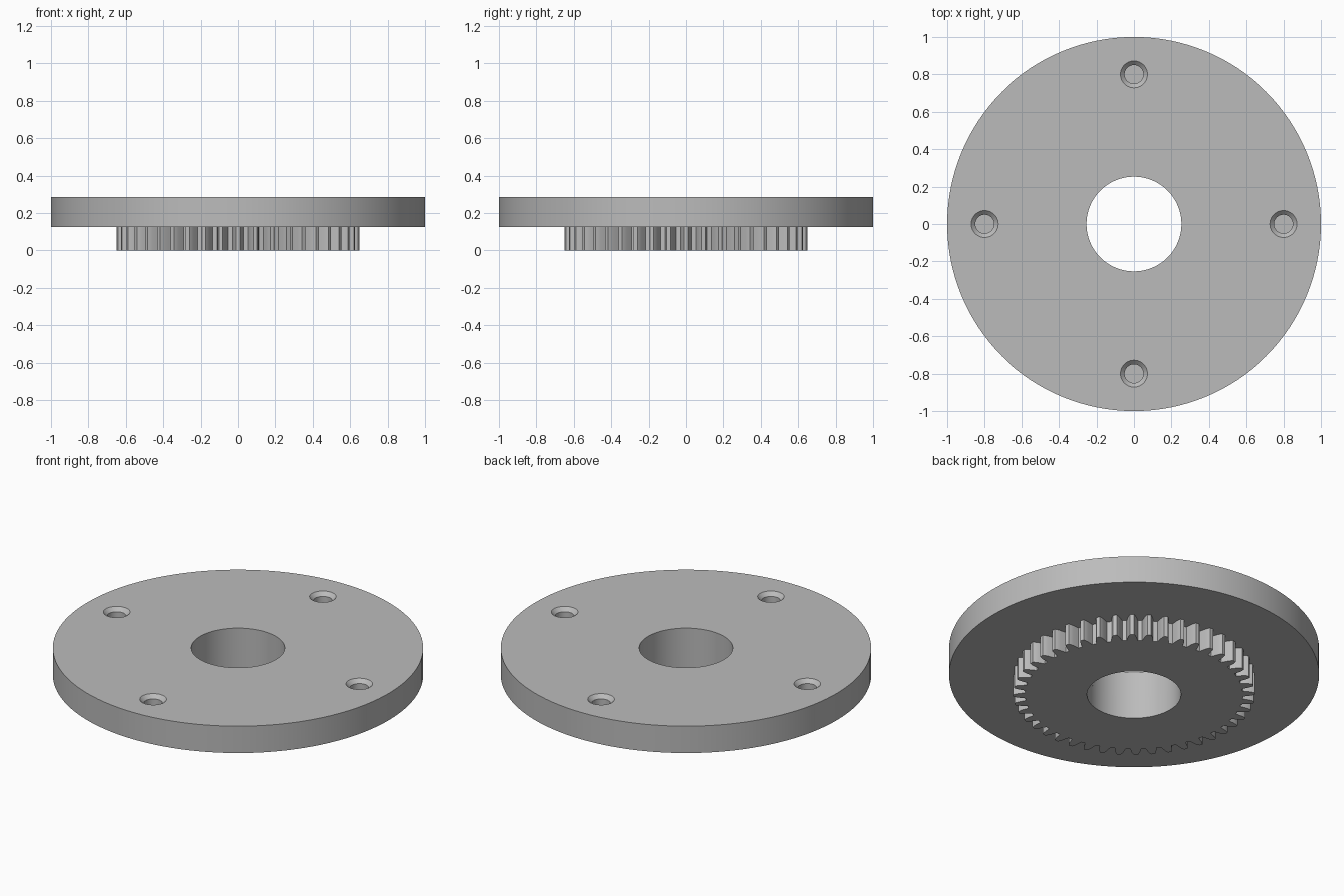
import bpy, bmesh
from math import sin, cos, pi, tau

cube = bpy.data.objects.get("Cube")
if cube:
    bpy.data.objects.remove(cube, do_unlink=True)

DISC_BOTTOM, DISC_TOP = 0.125, 0.285
DISC_R, BORE_R = 1.0, 0.253
TEETH = 44

grey = bpy.data.materials.new("plain grey")
grey.use_nodes = True
COLOUR = (0.5, 0.5, 0.5, 1)
grey.diffuse_color = COLOUR
grey.node_tree.nodes["Principled BSDF"].inputs["Base Color"].default_value = COLOUR


def make_object(name, bm):
    bmesh.ops.recalc_face_normals(bm, faces=bm.faces)
    mesh = bpy.data.meshes.new(name)
    bm.to_mesh(mesh)
    bm.free()
    mesh.materials.append(grey)
    obj = bpy.data.objects.new(name, mesh)
    bpy.context.collection.objects.link(obj)
    return obj


def lathe(name, profile, steps, centre=(0, 0), closed=False):
    """Turn a radius/height profile about a vertical axis."""
    bm = bmesh.new()
    verts = [bm.verts.new((centre[0] + r, centre[1], z)) for r, z in profile]
    pairs = list(zip(verts, verts[1:] + verts[:1]))
    edges = [bm.edges.new(p) for p in (pairs if closed else pairs[:-1])]
    bmesh.ops.spin(bm, geom=verts + edges, cent=(*centre, 0), axis=(0, 0, 1),
                   angle=tau, steps=steps, use_merge=True)
    bmesh.ops.remove_doubles(bm, verts=bm.verts, dist=1e-5)
    return make_object(name, bm)


def smooth(obj):
    bpy.ops.object.select_all(action="DESELECT")
    obj.select_set(True)
    bpy.context.view_layer.objects.active = obj
    bpy.ops.object.shade_smooth_by_angle(angle=pi / 7)


# Round plate with a central bore
disc = lathe("round_plate", [(BORE_R, DISC_BOTTOM), (DISC_R, DISC_BOTTOM),
                             (DISC_R, DISC_TOP), (BORE_R, DISC_TOP)], 128, closed=True)

# Four blind countersunk screw holes
bpy.context.view_layer.objects.active = disc
hole_profile = [(0, DISC_TOP - 0.1), (0.05, DISC_TOP - 0.1), (0.05, DISC_TOP - 0.022),
                (0.072, DISC_TOP), (0.072, DISC_TOP + 0.05), (0, DISC_TOP + 0.05)]
for i in range(4):
    a = i * pi / 2
    cutter = lathe("screw_hole_cutter", hole_profile, 40, (0.8 * cos(a), 0.8 * sin(a)))
    cutter.hide_render = True
    mod = disc.modifiers.new("screw hole", "BOOLEAN")
    mod.operation = "DIFFERENCE"
    mod.solver = "EXACT"
    mod.object = cutter
    bpy.context.view_layer.objects.active = disc
    bpy.ops.object.modifier_apply(modifier=mod.name)
    bpy.data.objects.remove(cutter, do_unlink=True)
smooth(disc)

# Toothed ring under the plate: (radius, half thickness) along one tooth flank
flank = [(0.586, 0.030), (0.600, 0.0265), (0.622, 0.022), (0.638, 0.0165), (0.650, 0.0105)]
outline = []
for i in range(TEETH):
    a = i * tau / TEETH
    outline += [(r, a - h / r) for r, h in flank]
    outline += [(r, a + h / r) for r, h in reversed(flank)]

bm = bmesh.new()


def ring(points, z):
    return [bm.verts.new((r * cos(a), r * sin(a), z)) for r, a in points]


bore = [(BORE_R, a) for r, a in outline]
loops = [ring(outline, DISC_BOTTOM), ring(outline, 0), ring(bore, 0), ring(bore, DISC_BOTTOM)]
n = len(outline)
for lower, upper in zip(loops, loops[1:]):
    for i in range(n):
        j = (i + 1) % n
        bm.faces.new((lower[i], lower[j], upper[j], upper[i]))
smooth(make_object("toothed_ring", bm))
